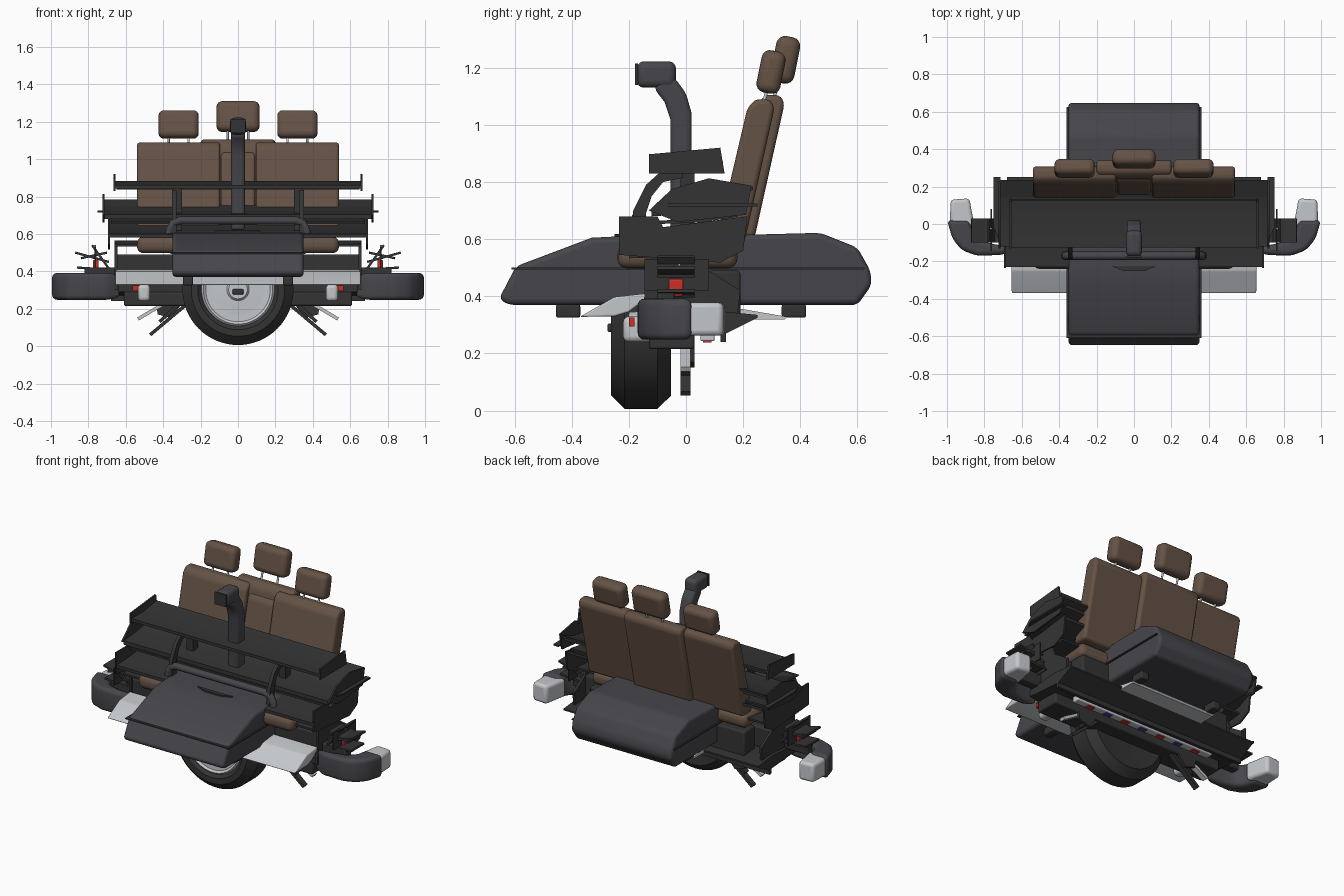
import bpy, bmesh, math
from mathutils import Vector, Matrix

if "Cube" in bpy.data.objects:
    bpy.data.objects.remove(bpy.data.objects["Cube"])


def mat(name, r, g, b):
    m = bpy.data.materials.new(name)
    m.diffuse_color = (r, g, b, 1)
    m.use_nodes = True
    m.node_tree.nodes["Principled BSDF"].inputs["Base Color"].default_value = m.diffuse_color
    return m


POD = mat("charcoal", .062, .06, .07)
BLACK = mat("black", .034, .034, .035)
BROWN = mat("brown", .13, .085, .06)
SILVER = mat("silver", .55, .57, .6)
RED = mat("red", .6, .03, .02)
BLUE = mat("blue", .04, .06, .3)


def finish(name, bm, m, bevel=0.0, seg=3, angle=30):
    bmesh.ops.recalc_face_normals(bm, faces=bm.faces)
    me = bpy.data.meshes.new(name)
    bm.to_mesh(me)
    bm.free()
    o = bpy.data.objects.new(name, me)
    bpy.context.collection.objects.link(o)
    me.materials.append(m)
    if bevel:
        b = o.modifiers.new("bevel", "BEVEL")
        b.width, b.segments, b.limit_method = bevel, seg, "ANGLE"
        b.angle_limit = math.radians(20)
    bpy.ops.object.select_all(action="DESELECT")
    o.select_set(True)
    bpy.context.view_layer.objects.active = o
    bpy.ops.object.shade_smooth_by_angle(angle=math.radians(angle))
    return o


def prism(name, pts, a, b, m, axis="x", bevel=0.0, seg=3):
    """Extrude a 2D outline: (y,z) along x, (x,z) along y or (x,y) along z."""
    place = {"x": lambda p, t: (t, p[0], p[1]), "y": lambda p, t: (p[0], t, p[1]),
             "z": lambda p, t: (p[0], p[1], t)}[axis]
    bm = bmesh.new()
    lo = [bm.verts.new(place(p, a)) for p in pts]
    hi = [bm.verts.new(place(p, b)) for p in pts]
    n = len(pts)
    bm.faces.new(lo)
    bm.faces.new(hi[::-1])
    for i in range(n):
        bm.faces.new((lo[i], lo[(i + 1) % n], hi[(i + 1) % n], hi[i]))
    return finish(name, bm, m, bevel, seg)


def box(name, x, y, z, m, bevel=0.0, seg=3, rx=0.0):
    bm = bmesh.new()
    bmesh.ops.create_cube(bm, size=1)
    c = Vector((sum(x) / 2, sum(y) / 2, sum(z) / 2))
    bmesh.ops.scale(bm, vec=(abs(x[1] - x[0]), y[1] - y[0], z[1] - z[0]), verts=bm.verts)
    bm.transform(Matrix.Translation(c) @ Matrix.Rotation(rx, 4, "X"))
    return finish(name, bm, m, bevel, seg)


def tube(name, pts, r, m):
    cu = bpy.data.curves.new(name, "CURVE")
    cu.dimensions, cu.bevel_depth, cu.bevel_resolution, cu.use_fill_caps = "3D", r, 3, True
    s = cu.splines.new("POLY")
    s.points.add(len(pts) - 1)
    for p, q in zip(s.points, pts):
        p.co = (*q, 1)
    o = bpy.data.objects.new(name, cu)
    bpy.context.collection.objects.link(o)
    cu.materials.append(m)
    s.use_smooth = True
    return o


def lathe(name, prof, z, m):
    """Revolve (radius, y) profile round the y axis at height z."""
    bm = bmesh.new()
    N = 64
    rings = [[bm.verts.new((r * math.cos(2 * math.pi * i / N), y, z + r * math.sin(2 * math.pi * i / N)))
              for i in range(N)] for r, y in prof]
    for p, q in zip(rings, rings[1:]):
        for i in range(N):
            bm.faces.new((p[i], p[(i + 1) % N], q[(i + 1) % N], q[i]))
    bm.faces.new(rings[0])
    bm.faces.new(rings[-1])
    return finish(name, bm, m)


def sheet(name, pts, half, m, t=.012):
    """Thin bent panel following (y,z) points, spanning x."""
    return prism(name, pts + [(y, z - t) for y, z in reversed(pts)], -half, half, m)


# Storage pod: rounded lid and base with a thin seam lip
prism("storage_pod", [(-.655, .39), (-.62, .37), (.60, .37), (.65, .44), (.645, .49), (.60, .57),
                      (.47, .622), (.2, .615), (-.23, .61), (-.33, .605), (-.595, .505)],
      -.35, .35, POD, bevel=.055, seg=5)
box("pod_seam", (-.36, .36), (-.61, .625), (.493, .5), BLACK)
prism("pod_latch", [(-.12, -.225), (.12, -.225), (.06, -.25), (-.06, -.25)], .6, .618, BLACK, "z")
for s in (-1, 1):
    for y in (-.455, .335):
        box("pod_foot", (s * .24, s * .295), (y, y + .085), (.325, .372), BLACK, .008)

# Wheel facing the front
lathe("tyre", [(.19, -.24), (.215, -.262), (.25, -.262), (.297, -.215), (.297, -.1), (.25, -.052), (.19, -.06)], .303, BLACK)
lathe("wheel_disc", [(.195, -.245), (.185, -.255), (.17, -.243), (.06, -.25), (.05, -.262), (.025, -.262)], .303, SILVER)
box("wheel_hub_nut", (-.03, .03), (-.275, -.25), (.275, .305), BLACK, .008)

# Bench seat
box("seat_cushion", (-.54, .54), (-.24, .18), (.497, .585), BROWN, .035, 4)
back = [(.105, .59), (.215, 1.06), (.245, 1.09), (.295, 1.088), (.31, 1.06), (.205, .59)]
shift = lambda dy, dz=0: [(y + dy, z + dz) for y, z in back]
for s in (-1, 1):
    prism("seat_back_side", back, s * .095, s * .54, BROWN, bevel=.022)
    box("headrest_side", (s * .21, s * .425), (.255, .34), (1.11, 1.26), BROWN, .03, 4, rx=-.2)
    for x in (.265, .37):
        tube("headrest_post", [(s * x, .265, 1.06), (s * x, .29, 1.14)], .006, SILVER)
    tube("headrest_post_middle", [(s * .055, .3, 1.07), (s * .055, .34, 1.2)], .006, SILVER)
prism("seat_back_middle", shift(.035, .015), -.2, .2, BROWN, bevel=.022)
prism("armrest", shift(.005, -.045), -.092, .092, BROWN, bevel=.02)
box("headrest_middle", (-.115, .115), (.305, .39), (1.145, 1.31), BROWN, .032, 4, rx=-.2)

# Air intake snorkel
prism("snorkel_pipe", [(-.055, .62), (-.055, 1.02), (-.075, 1.08), (-.11, 1.125), (-.09, 1.19), (-.04, 1.165),
                       (0, 1.11), (.02, 1.04), (.02, .62)], -.038, .038, POD, bevel=.016)
box("snorkel_head", (-.043, .043), (-.172, -.035), (1.13, 1.222), POD, .025, 4)
box("snorkel_grille", (-.04, .04), (-.178, -.168), (1.14, 1.215), BLACK)

# Stacked wings
sheet("upper_wing", [(-.125, .862), (0, .862), (.125, .882)], .66, BLACK, .018)
sheet("upper_flap", [(.06, .85), (.13, .872)], .65, BLACK)
sheet("middle_wing", [(-.12, .705), (0, .712), (.1, .73), (.2, .765)], .715, BLACK, .025)
sheet("middle_flap", [(.12, .735), (.235, .785)], .715, BLACK)
sheet("lower_wing", [(-.23, .6), (-.05, .612), (.12, .645), (.2, .68)], .685, BLACK, .018)
sheet("lower_flap", [(-.1, .665), (.05, .67), (.18, .69)], .68, BLACK)
sheet("lower_base", [(-.2, .545), (0, .55), (.15, .565)], .66, BLACK)
plates = {
    "upper_endplate": (.655, [(-.13, .83), (.135, .83), (.12, .92), (-.13, .897)]),
    "middle_endplate": (.715, [(-.13, .7), (-.03, .66), (.21, .685), (.23, .787), (.08, .813), (-.05, .775)]),
    "lower_endplate": (.685, [(-.235, .545), (.12, .518), (.2, .56), (.215, .68), (-.08, .642), (-.1, .68), (-.235, .68)]),
}
for s in (-1, 1):
    for n, (x, p) in plates.items():
        prism(n, p, s * x, s * (x + .01), BLACK)
    prism("wing_corner", [(.715, .25), (.75, .25), (.75, -.02), (.715, -.1)], .715, .725, BLACK, "z") if s > 0 else \
        prism("wing_corner", [(-.715, .25), (-.75, .25), (-.75, -.02), (-.715, -.1)], .715, .725, BLACK, "z")
    # Swan-neck wing strut
    prism("wing_strut", [(-.19, .6), (-.185, .7), (-.14, .79), (-.09, .835), (-.01, .835), (-.01, .815),
                         (-.08, .8), (-.12, .75), (-.14, .69), (-.14, .6)], s * .33, s * .352, BLACK)
    box("wing_pylon", (s * .3, s * .345), (-.02, .03), (.6, .86), BLACK)
# Hoop bar
tube("hoop_bar", [(-.37, -.17, .58), (-.365, -.17, .625), (-.345, -.17, .66), (-.31, -.17, .672), (.31, -.17, .672),
                  (.345, -.17, .66), (.365, -.17, .625), (.37, -.17, .58)], .022, POD)

# Silver skid plate
prism("skid_plate", [(-.372, .328), (-.25, .398), (-.14, .41), (-.14, .39), (-.2, .345), (-.25, .33)], -.655, .655, SILVER, bevel=.006)
prism("skid_floor", [(-.2, .345), (.17, .36), (.355, .328), (.345, .318), (-.2, .325)], -.3, .3, SILVER)

# Underbody beams, light channel and rear plate
box("rear_beam", (-.54, .54), (.08, .19), (.32, .49), BLACK, .01)
box("cross_member", (-.66, .66), (-.13, .08), (.36, .49), BLACK, .01)
prism("rear_plate", [(-.13, .29), (.14, .27), (.25, .325), (.25, .335), (.1, .35), (-.13, .33)], -.68, .68, BLACK)
box("lower_beam", (-.61, .61), (-.13, .03), (.215, .29), BLACK, .01)
box("light_channel", (-.5, .5), (.05, .1), (.243, .285), SILVER, .006)
box("channel_lip", (-.68, .68), (.12, .14), (.24, .33), BLACK)
for i in range(-3, 4):
    box("marker_lamp", (i * .13 - .025, i * .13 + .025), (.06, .09), (.238, .246), RED if i % 2 else BLUE)

for s in (-1, 1):
    # Swept handguard with pale end cap
    plan = [(.62, -.12), (.7, -.165), (.84, -.17), (.92, -.14), (.97, -.08), (1.0, .02), (.88, .02),
            (.86, -.05), (.82, -.09), (.74, -.11)]
    prism("hand_guard", [(s * x, y) for x, y in plan], .248, .392, POD, "z", .025, 4)
    cap = [(.85, -.02), (.985, .0), (.98, .13), (.88, .137), (.87, .08)]
    prism("guard_cap", [(s * x, y) for x, y in cap], .262, .378, SILVER, "z", .018)
    # Side bracket and small winglets
    prism("side_bracket", [(-.15, .3), (.18, .33), (.19, .42), (.08, .49), (.06, .55), (-.14, .55)], s * .645, s * .66, BLACK)
    box("guard_arm", (s * .6, s * .82), (-.1, -.04), (.33, .42), BLACK, .01)
    for a, b in (((.68, .4), (.78, .54)), ((.69, .45), (.87, .5)), ((.7, .41), (.86, .42)), ((.7, .5), (.84, .47))):
        d = (Vector(b) - Vector(a)).orthogonal().normalized() * .006
        q = [Vector(a) + d, Vector(b) + d, Vector(b) - d, Vector(a) - d]
        prism("winglet", [(s * v.x, v.y) for v in q], -.1, .03, BLACK, "y")
    box("winglet_endplate", (s * .76, s * .768), (-.145, .08), (.42, .53), BLACK)
    box("red_light", (s * .745, s * .775), (-.06, -.01), (.4, .46), RED, .006)
    box("red_reflector", (s * .53, s * .565), (-.2, -.18), (.295, .325), RED)
    box("fog_lamp", (s * .47, s * .535), (-.22, -.12), (.24, .33), SILVER, .02)
    tube("antenna", [(s * .76, -.02, .44), (s * .765, -.025, .54)], .005, SILVER)
    # Splayed lower struts
    for a, b in (((.22, .27), (.47, .06)), ((.34, .26), (.535, .145)), ((.3, .24), (.42, .13))):
        d = (Vector(b) - Vector(a)).orthogonal().normalized() * .009
        q = [Vector(a) + d, Vector(b) + d, Vector(b) - d, Vector(a) - d]
        prism("lower_strut", [(s * v.x, v.y) for v in q], -.02, .015, SILVER if a[0] == .34 else BLACK, "y")
    prism("diffuser_fin", [(s * x, z) for x, z in ((.28, .25), (.44, .25), (.43, .17), (.36, .15))], .015, .03, BLACK, "y")
